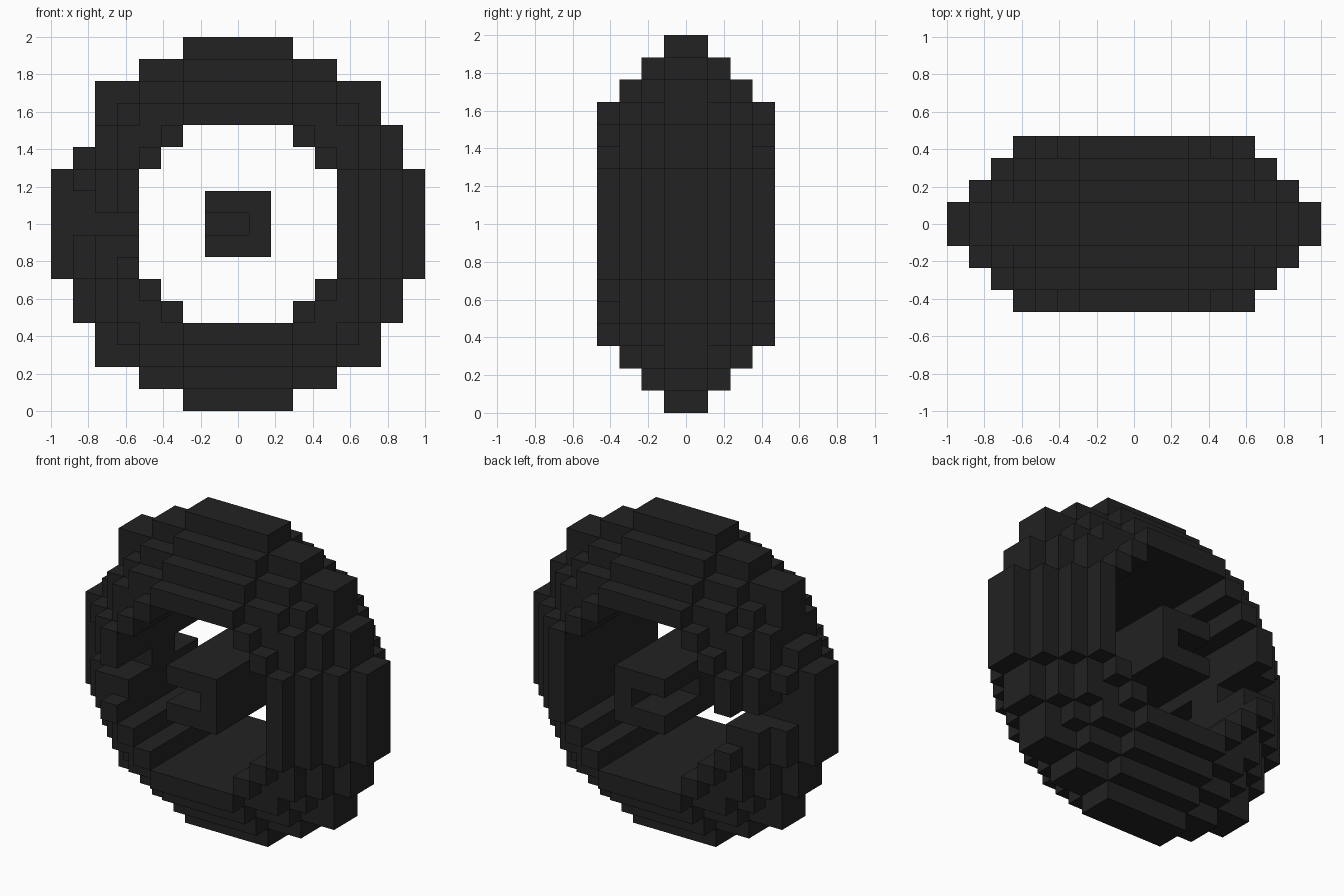
import bpy, bmesh, math
from mathutils import Vector

cube = bpy.data.objects.get("Cube")
if cube:
    bpy.data.objects.remove(cube, do_unlink=True)

V = 2 / 17          # block size
HALF = 4            # half of the wheel width, in blocks

# One dark rubber colour
rubber = bpy.data.materials.new("dark_rubber")
rubber.use_nodes = True
COLOUR = (0.016, 0.016, 0.016, 1)
rubber.diffuse_color = COLOUR
bsdf = rubber.node_tree.nodes["Principled BSDF"]
bsdf.inputs["Base Color"].default_value = COLOUR
bsdf.inputs["Roughness"].default_value = 0.9


def build_blocks(name, cells):
    """Make the outer skin of a set of unit blocks, with flat areas joined."""
    bm = bmesh.new()
    verts = {}

    def vert(p):
        key = tuple(round(c * 2) for c in p)
        if key not in verts:
            verts[key] = bm.verts.new((p.x * V, p.y * V, p.z * V + 1))
        return verts[key]

    for cell in cells:
        centre = Vector((cell[0], cell[1] + 0.5, cell[2]))
        for axis in range(3):
            for sign in (-1, 1):
                neighbour = list(cell)
                neighbour[axis] += sign
                if tuple(neighbour) in cells:
                    continue
                n, u, w = Vector(), Vector(), Vector()
                n[axis], u[(axis + 1) % 3], w[(axis + 2) % 3] = sign, 1, sign
                corners = [(-1, -1), (1, -1), (1, 1), (-1, 1)]
                bm.faces.new([vert(centre + (n + a * u + b * w) / 2)
                              for a, b in corners])
    bmesh.ops.dissolve_limit(bm, angle_limit=math.radians(1),
                             verts=bm.verts[:], edges=bm.edges[:])
    mesh = bpy.data.meshes.new(name)
    bm.to_mesh(mesh)
    bm.free()
    mesh.materials.append(rubber)
    obj = bpy.data.objects.new(name, mesh)
    bpy.context.collection.objects.link(obj)
    return obj


def layer_of(y):
    """Distance of a slice from the middle of the wheel: 0 to 3."""
    return y if y >= 0 else -1 - y


# Tyre: stacked rings that shrink towards both sides around a round opening
tyre = set()
for y in range(-HALF, HALF):
    radius = 8.5 - layer_of(y)
    for x in range(-8, 9):
        for z in range(-8, 9):
            if 4.5 ** 2 < x * x + z * z < radius ** 2:
                tyre.add((x, y, z))

# Hub: square bar across the full width
hub = {(x, y, z) for x in (-1, 0, 1) for y in range(-HALF, HALF)
       for z in (-1, 0, 1)}

# Slot cut from both sides into hub and tyre, with chipped blocks around it
for y in range(-HALF, HALF):
    layer = layer_of(y)
    if layer > 0:
        for x in range(-8, 1):
            tyre.discard((x, y, 0))
            hub.discard((x, y, 0))
    if layer == 0:
        tyre.discard((-7, y, 4))
    if layer == 1:
        tyre.discard((-7, y, 1))
    if layer == 3:
        tyre.discard((-5, y, -1))

build_blocks("tyre", tyre)
build_blocks("hub", hub)
